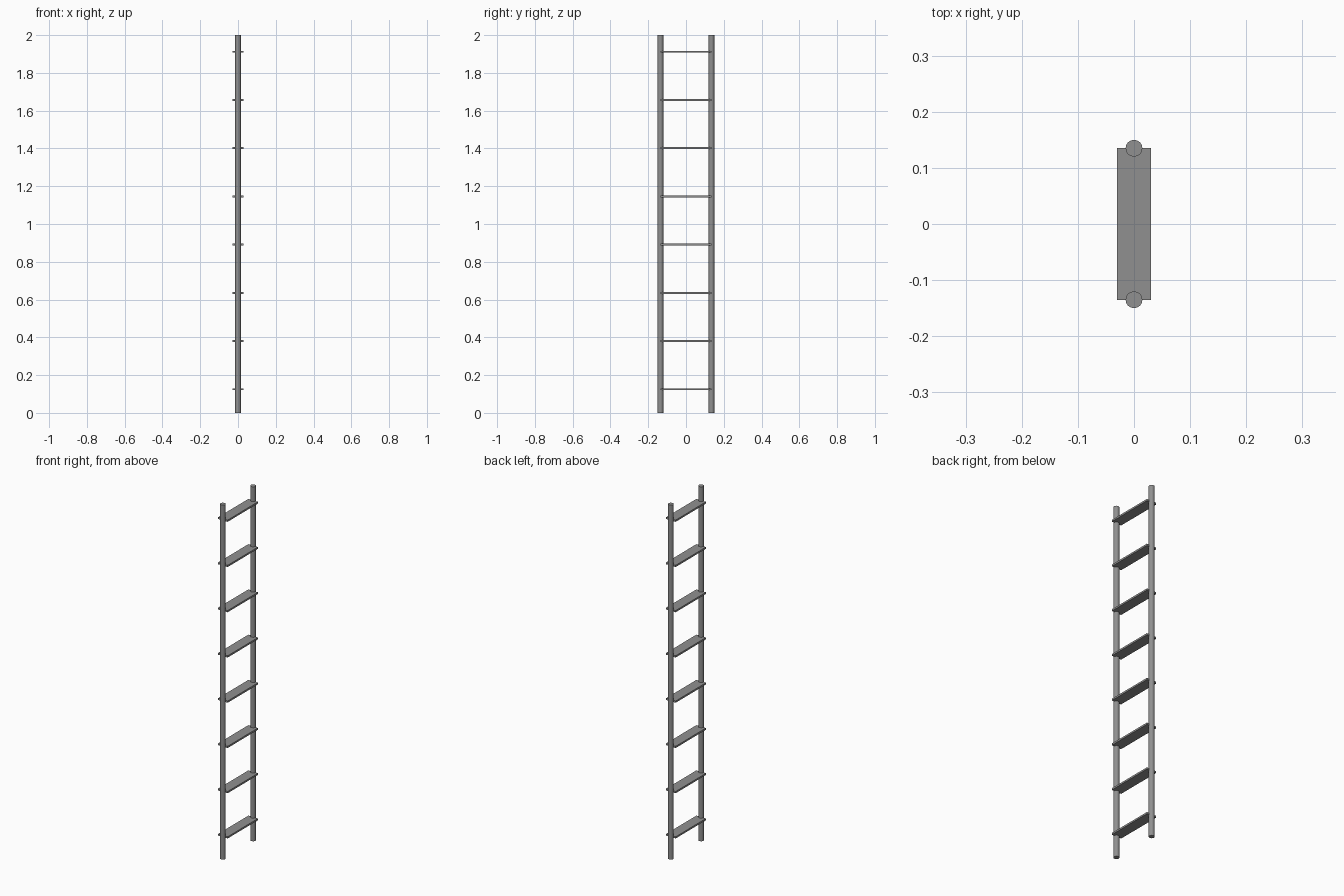
import bpy

if "Cube" in bpy.data.objects:
    bpy.data.objects.remove(bpy.data.objects["Cube"])

# One flat grey for the whole ladder
grey = bpy.data.materials.new("steel grey")
grey.diffuse_color = (0.28, 0.28, 0.28, 1)
grey.use_nodes = True
grey.node_tree.nodes["Principled BSDF"].inputs["Base Color"].default_value = grey.diffuse_color

HEIGHT = 2.0
RAIL_Y = 0.135
RAIL_R = 0.015
RUNGS = 8
FIRST, LAST = 0.125, 1.912


def finish(obj, name):
    obj.name = name
    obj.data.materials.append(grey)


# Two round side rails
for side, name in ((-1, "front_rail"), (1, "back_rail")):
    bpy.ops.mesh.primitive_cylinder_add(
        vertices=16, radius=RAIL_R, depth=HEIGHT, end_fill_type='TRIFAN',
        location=(0, side * RAIL_Y, HEIGHT / 2))
    bpy.ops.object.shade_smooth_by_angle()
    finish(bpy.context.object, name)

# Flat plank rungs, evenly spaced
for i in range(RUNGS):
    z = FIRST + (LAST - FIRST) * i / (RUNGS - 1)
    bpy.ops.mesh.primitive_cube_add(size=1, location=(0, 0, z))
    rung = bpy.context.object
    rung.scale = (0.06, 2 * RAIL_Y, 0.01)
    bpy.ops.object.transform_apply(location=False, rotation=False, scale=True)
    finish(rung, f"rung_{i + 1}")
